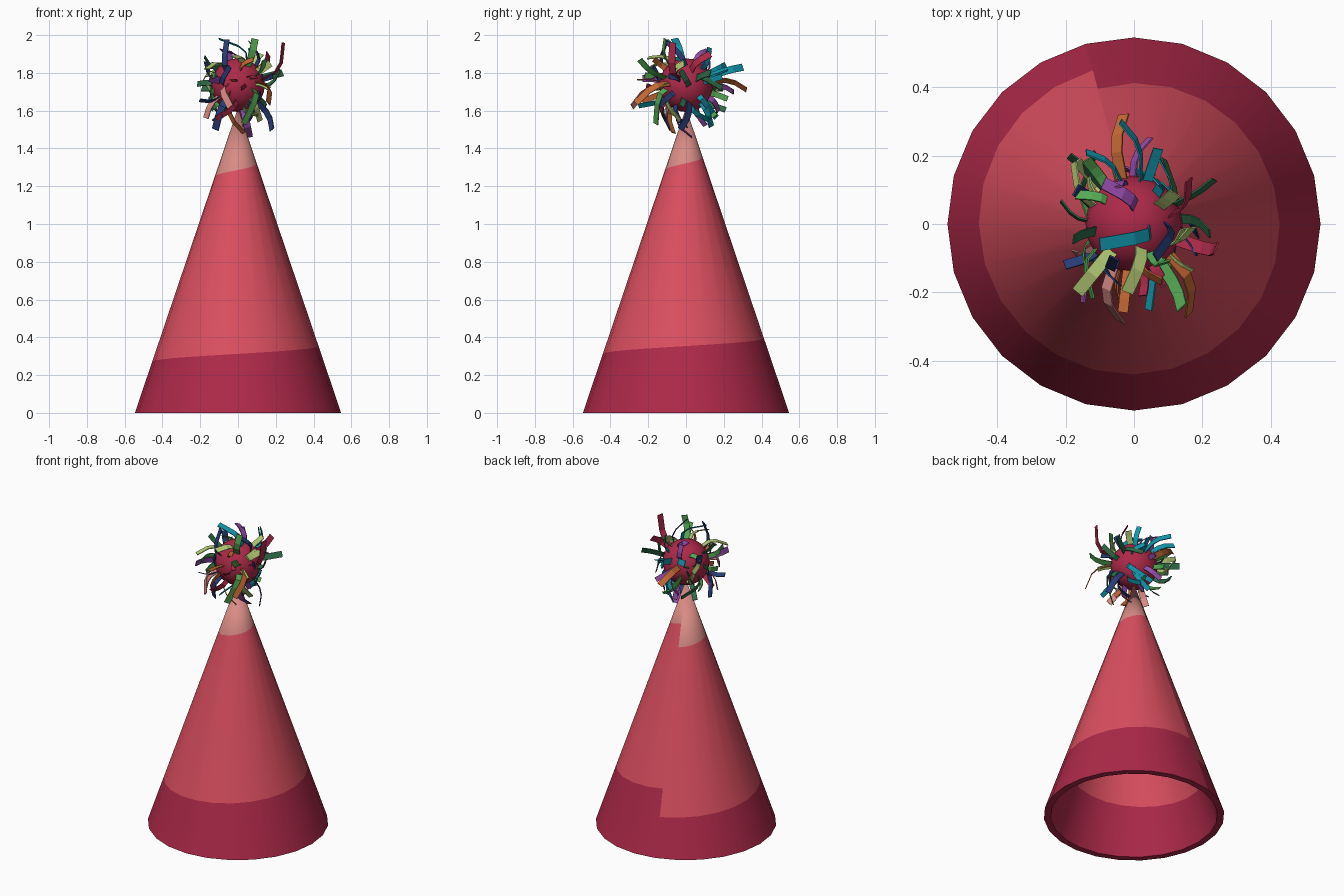
import bpy, bmesh, math, random
from mathutils import Vector, Matrix

if "Cube" in bpy.data.objects:
    bpy.data.objects.remove(bpy.data.objects["Cube"])

random.seed(5)

COLOURS = [
    ("dark_red", (0.42, 0.022, 0.066)), ("coral_red", (0.70, 0.077, 0.115)),
    ("light_pink", (0.69, 0.26, 0.235)), ("teal", (0.006, 0.31, 0.42)),
    ("green", (0.09, 0.40, 0.09)), ("dark_green", (0.026, 0.14, 0.06)),
    ("lime", (0.46, 0.60, 0.18)), ("orange", (0.56, 0.14, 0.035)),
    ("purple", (0.30, 0.07, 0.40)), ("navy", (0.021, 0.045, 0.18)),
]
MATS = []
for name, rgb in COLOURS:
    m = bpy.data.materials.new(name)
    m.diffuse_color = (*rgb, 1)
    m.use_nodes = True
    m.node_tree.nodes["Principled BSDF"].inputs["Base Color"].default_value = m.diffuse_color
    MATS.append(m)


def make_object(name, bm):
    me = bpy.data.meshes.new(name)
    bm.to_mesh(me)
    bm.free()
    for m in MATS:
        me.materials.append(m)
    ob = bpy.data.objects.new(name, me)
    bpy.context.collection.objects.link(ob)
    return ob


def smooth(ob):
    bpy.ops.object.select_all(action='DESELECT')
    ob.select_set(True)
    bpy.context.view_layer.objects.active = ob
    bpy.ops.object.shade_smooth_by_angle(angle=math.radians(35))


# Rolled cone: hollow shell, colour bands climb in a spiral and step at the seam
SIDES, SEAM = 24, math.radians(105)
R_OUT, H_OUT, R_IN, H_IN = 0.546, 1.615, 0.505, 1.497
BAND_MATS = [2, 1, 0, 0, 0, 1, 2]
bm = bmesh.new()
cols = []
for i in range(SIDES + 1):
    t = i / SIDES
    a = SEAM + math.tau * t
    low, high = 0.237 + 0.165 * t, 1.222 + 0.14 * t
    profile = [(R_IN * (1 - z / H_IN), z) for z in (H_IN, high, low, 0)]
    profile += [(R_OUT * (1 - z / H_OUT), z) for z in (0, low, high, H_OUT)]
    cols.append([bm.verts.new((r * math.cos(a), r * math.sin(a), z)) for r, z in profile])
for c, d in zip(cols, cols[1:]):
    for k, mat in enumerate(BAND_MATS):
        f = bm.faces.new((c[k], d[k], d[k + 1], c[k + 1]))
        f.material_index = mat
bmesh.ops.remove_doubles(bm, verts=bm.verts, dist=0.0005)
smooth(make_object("hat_cone", bm))

# Ball on the tip
CENTRE, BALL_R = Vector((0, 0, 1.735)), 0.142
bm = bmesh.new()
bmesh.ops.create_uvsphere(bm, u_segments=20, v_segments=12, radius=BALL_R,
                          matrix=Matrix.Translation(CENTRE))
smooth(make_object("tip_ball", bm))

# Paper streamers: kinked ribbons rooted in the ball
bm = bmesh.new()


def streamer(root, tip, mat, width):
    """Ribbon leaving the ball along root, then bending over to reach tip."""
    tip = tip - CENTRE
    axis = root.cross(tip).normalized()
    a, b = root * BALL_R * 0.85, root * max(BALL_R * 1.2, tip.length * 0.8)
    prev = None
    for t in (0, 0.4, 0.65, 1):
        p = CENTRE + a * (1 - t) ** 2 + b * 2 * t * (1 - t) + tip * t * t
        pair = [bm.verts.new(p - axis * width / 2), bm.verts.new(p + axis * width / 2)]
        if prev:
            f = bm.faces.new((prev[0], prev[1], pair[1], pair[0]))
            f.material_index = mat
        prev = pair


# Larger streamers: root azimuth and elevation, tip position, colour
STREAMERS = [
    (-20, 65, -0.10, -0.06, 1.98, 3), (230, 45, -0.165, -0.20, 1.82, 6),
    (290, 60, -0.02, -0.20, 1.88, 6), (80, 68, -0.09, 0.12, 1.92, 8),
    (106, 10, -0.03, 0.32, 1.71, 7), (243, 0, -0.04, -0.285, 1.62, 2),
    (320, 5, 0.16, -0.265, 1.64, 7), (25, 15, 0.235, 0.13, 1.80, 5),
    (-20, 10, 0.24, -0.07, 1.96, 0), (12, 35, 0.16, 0.13, 1.90, 0),
    (35, 50, 0.12, 0.09, 1.90, 6), (-28, 30, 0.17, -0.01, 1.85, 6),
    (305, 15, 0.14, -0.245, 1.87, 4), (105, 25, -0.14, 0.21, 1.84, 3),
    (80, 20, -0.04, 0.30, 1.83, 3), (130, -5, -0.19, 0.20, 1.72, 5),
    (150, 10, -0.17, 0.10, 1.86, 9), (300, 45, 0.09, -0.11, 1.98, 4),
    (310, -5, 0.03, -0.16, 1.53, 4), (240, -30, -0.12, -0.08, 1.50, 9),
    (-60, -65, 0.06, 0.03, 1.46, 8), (10, -40, 0.18, -0.03, 1.50, 9),
    (225, 10, -0.15, -0.23, 1.77, 8), (215, -25, -0.17, -0.09, 1.56, 2),
]
for az, el, x, y, z, mat in STREAMERS:
    az, el = math.radians(az), math.radians(el)
    root = Vector((math.cos(az) * math.cos(el), math.sin(az) * math.cos(el), math.sin(el)))
    streamer(root, Vector((x, y, z)), mat, 0.038)

# Filler streamers spread evenly round the ball, sparse on top
COUNT = 46
FILL = (9, 4, 7, 3, 5, 6, 8, 9, 5, 6, 0, 3, 4)
for i in range(COUNT):
    z = 0.72 - 1.66 * (i + 0.5) / COUNT
    r, a = math.sqrt(1 - z * z), i * 2.39996
    root = Vector((r * math.cos(a), r * math.sin(a), z))
    d = (root + 0.35 * Vector([random.gauss(0, 1) for _ in range(3)])).normalized()
    d.x *= 0.85
    tip = CENTRE + d * random.uniform(0.2, 0.28)
    streamer(root, tip, FILL[i % len(FILL)], 0.03)

# Keep the ribbons inside the overall height
for v in bm.verts:
    v.co.z = min(v.co.z, 1.997)
ob = make_object("streamers", bm)
mod = ob.modifiers.new("paper_thickness", 'SOLIDIFY')
mod.thickness = 0.005
mod.offset = 0
